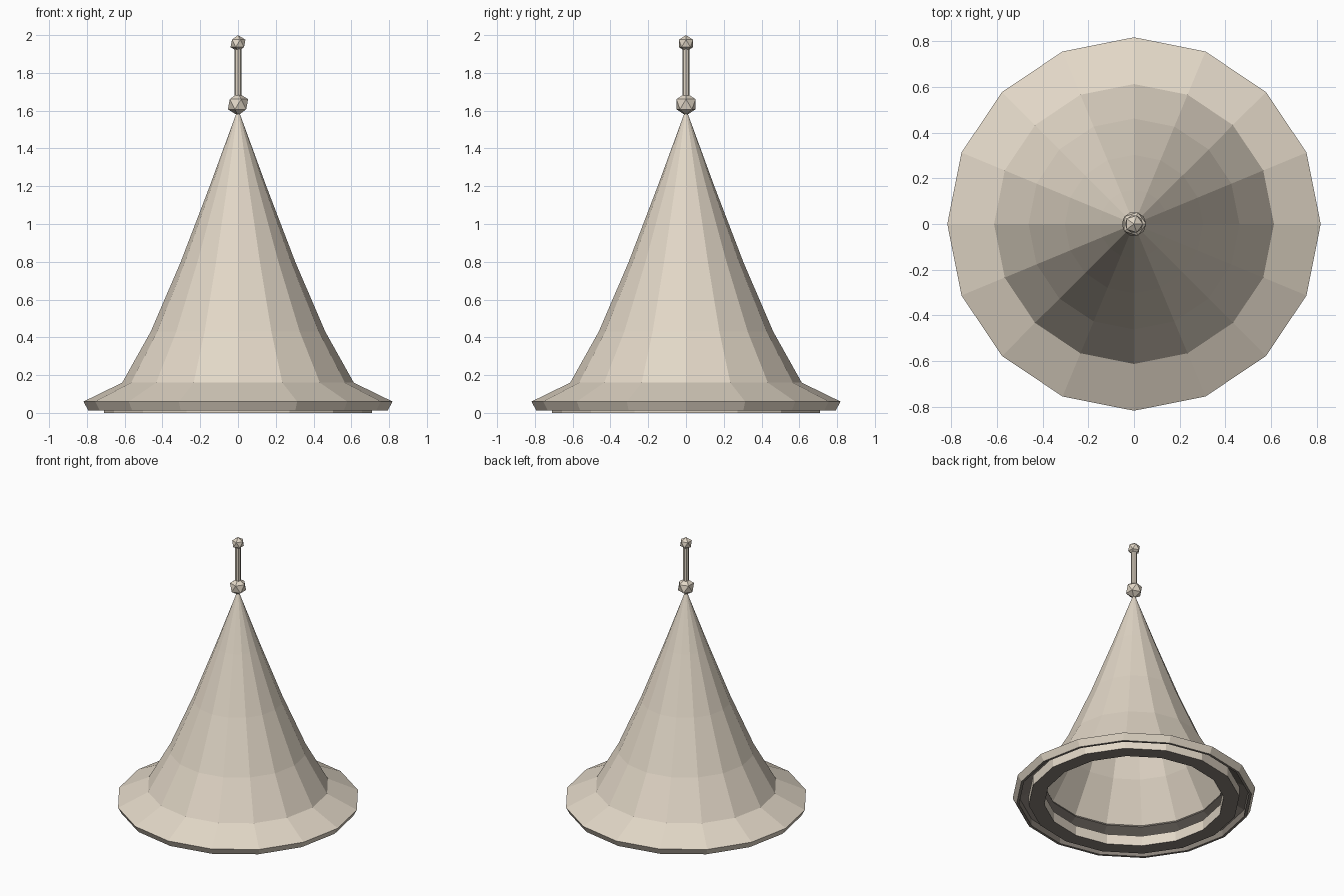
import bpy, bmesh, math

if "Cube" in bpy.data.objects:
    bpy.data.objects.remove(bpy.data.objects["Cube"])

SIDES = 16


def material(name, colour):
    m = bpy.data.materials.new(name)
    m.diffuse_color = (*colour, 1)
    m.use_nodes = True
    m.node_tree.nodes["Principled BSDF"].inputs["Base Color"].default_value = m.diffuse_color
    return m


beige = material("pale beige", (0.76, 0.68, 0.57))
dark = material("dark underside", (0.25, 0.22, 0.19))


def finish(name, bm, mats):
    me = bpy.data.meshes.new(name)
    bm.to_mesh(me)
    bm.free()
    for m in mats:
        me.materials.append(m)
    ob = bpy.data.objects.new(name, me)
    bpy.context.collection.objects.link(ob)
    return ob


def lathe(name, profile, closed=False, sides=SIDES, dark_from=None):
    """Flat-faced surface of revolution from (radius, height) points.
    Profile segments from index dark_from onward get the dark colour."""
    bm = bmesh.new()
    rings = []
    for r, z in profile:
        if r == 0:
            rings.append([bm.verts.new((0, 0, z))] * sides)
        else:
            rings.append([bm.verts.new((r * math.cos(2 * math.pi * i / sides),
                                        r * math.sin(2 * math.pi * i / sides), z))
                          for i in range(sides)])
    pairs = list(zip(rings, rings[1:]))
    if closed:
        pairs.append((rings[-1], rings[0]))
    for k, (a, b) in enumerate(pairs):
        for i in range(sides):
            j = (i + 1) % sides
            f = bm.faces.new(dict.fromkeys((a[i], a[j], b[j], b[i])))
            if dark_from is not None and k >= dark_from:
                f.material_index = 1
    if closed:
        bmesh.ops.recalc_face_normals(bm, faces=bm.faces)
    return finish(name, bm, [beige, dark])


def ball(name, radius, z):
    bm = bmesh.new()
    bmesh.ops.create_icosphere(bm, subdivisions=1, radius=radius)
    bmesh.ops.translate(bm, verts=bm.verts, vec=(0, 0, z))
    return finish(name, bm, [beige])


# Hollow flared roof
lathe("roof", [(0.613, 0.16), (0.462, 0.43), (0.303, 0.80), (0.15, 1.20), (0, 1.61)])

# Overhanging brim: top, turned-in lip, then dark underside
lathe("brim", [(0.613, 0.16), (0.818, 0.06), (0.793, 0.013),
               (0.775, 0.013), (0.775, 0.065), (0.607, 0.147)],
      closed=True, dark_from=2)

# Wall ring under the brim, dark on its lower face
lathe("wall_ring", [(0.71, 0), (0.71, 0.075), (0.605, 0.075), (0.605, 0)],
      closed=True, dark_from=3)

# Finial: rod between two faceted balls
lathe("finial_rod", [(0.019, 1.62), (0.019, 1.95)], sides=8)
ball("finial_lower_ball", 0.060, 1.634)
ball("finial_top_ball", 0.044, 1.956)
